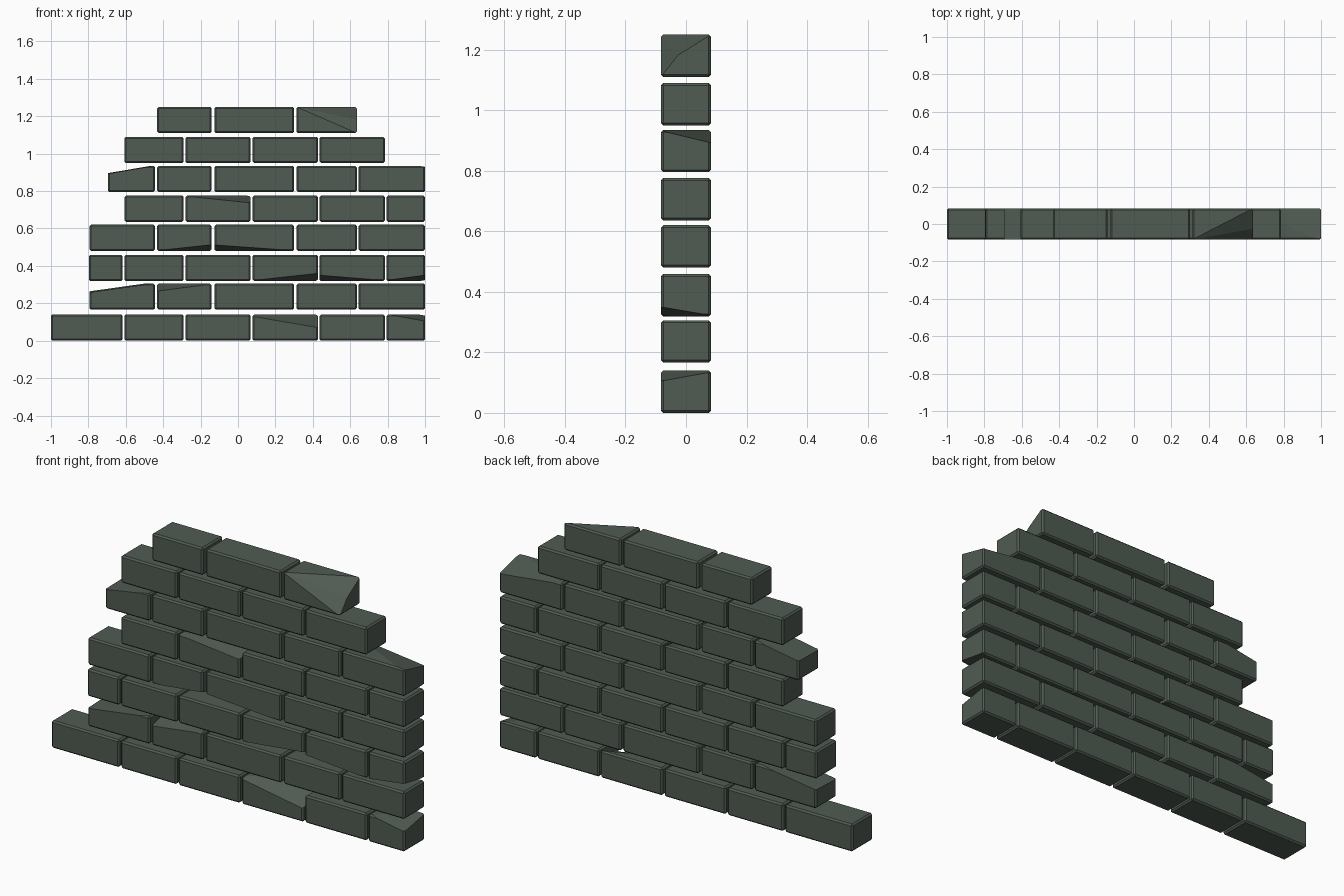
import bpy, bmesh
from mathutils import Vector

if "Cube" in bpy.data.objects:
    bpy.data.objects.remove(bpy.data.objects["Cube"])

stone = bpy.data.materials.new("dark green grey stone")
stone.diffuse_color = (0.08, 0.105, 0.084, 1)
stone.use_nodes = True
stone.node_tree.nodes["Principled BSDF"].inputs["Base Color"].default_value = stone.diffuse_color

D = 0.083   # half thickness of the wall
H = 0.14    # brick height
F, B = -D, D

# Two alternating brick patterns (x start, x end)
long_start = [(-1, -.617), (-.607, -.291), (-.281, .067), (.078, .427), (.436, .785), (.794, 1)]
half_start = [(-.794, -.444), (-.432, -.142), (-.126, .300), (.313, .635), (.644, 1)]

# Courses: bottom z and bricks, with the broken left and right ends
courses = [
    (.003, long_start),
    (.166, half_start),
    (.319, [(-.797, -.617)] + long_start[1:]),
    (.480, half_start),
    (.636, long_start[1:]),
    (.795, [(-.695, -.444)] + half_start[1:]),
    (.950, long_start[1:5]),
    (1.110, half_start[1:4]),
]

# Chips: (course, brick) -> planes, each through three points
chips = {
    (0, 3): [((.078, F, .13), (.427, F, .07), (.427, B, .14))],
    (0, 5): [((.794, F, .142), (1, F, .105), (1, B, .135))],
    (1, 0): [((-.794, F, .258), (-.46, F, .305), (-.794, B, .264))],
    (1, 1): [((-.432, F, .265), (-.142, F, .303), (-.432, B, .308))],
    (2, 3): [((.078, F, .322), (.427, F, .36), (.427, B, .32))],
    (2, 4): [((.436, F, .35), (.785, F, .322), (.436, B, .319))],
    (2, 5): [((.794, F, .323), (1, F, .35), (1, B, .322))],
    (3, 1): [((-.432, F, .482), (-.142, F, .513), (-.142, B, .48))],
    (3, 2): [((-.126, F, .512), (.300, F, .482), (-.126, B, .48))],
    (4, 1): [((-.281, F, .773), (.067, F, .737), (.067, B, .775))],
    (5, 0): [((-.695, F, .893), (-.46, F, .933), (-.695, B, .896))],
    (5, 4): [((.644, B, .933), (1, B, .892), (1, F, .932))],
    (7, 2): [((.313, F, 1.25), (.635, B, 1.25), (.622, -.028, 1.185)),
             ((.313, F, 1.25), (.635, F, 1.11), (.622, -.028, 1.185))],
}


def brick(name, x0, x1, z0, cuts):
    bm = bmesh.new()
    bmesh.ops.create_cube(bm, size=1)
    centre = Vector(((x0 + x1) / 2, 0, z0 + H / 2))
    for v in bm.verts:
        v.co = centre + Vector((v.co.x * (x1 - x0), v.co.y * 2 * D, v.co.z * H))
    bmesh.ops.bevel(bm, geom=bm.edges[:], offset=.008, segments=1,
                    profile=.5, affect='EDGES')
    # Slice off the chipped corners and close the holes
    for pts in cuts:
        a, b, c = map(Vector, pts)
        n = (b - a).cross(c - a).normalized()
        if n.dot(centre - a) > 0:
            n = -n
        res = bmesh.ops.bisect_plane(bm, geom=bm.verts[:] + bm.edges[:] + bm.faces[:],
                                     dist=1e-5, plane_co=a, plane_no=n, clear_outer=True)
        edges = [e for e in res['geom_cut'] if isinstance(e, bmesh.types.BMEdge)]
        if edges:
            bmesh.ops.holes_fill(bm, edges=edges, sides=0)
    bmesh.ops.recalc_face_normals(bm, faces=bm.faces[:])
    me = bpy.data.meshes.new(name)
    bm.to_mesh(me)
    bm.free()
    me.materials.append(stone)
    bpy.context.collection.objects.link(bpy.data.objects.new(name, me))


# Lay the wall
for r, (z, row) in enumerate(courses):
    for i, (x0, x1) in enumerate(row):
        brick(f"course_{r + 1}_brick_{i + 1}", x0, x1, z if r else 0.0, chips.get((r, i), []))
